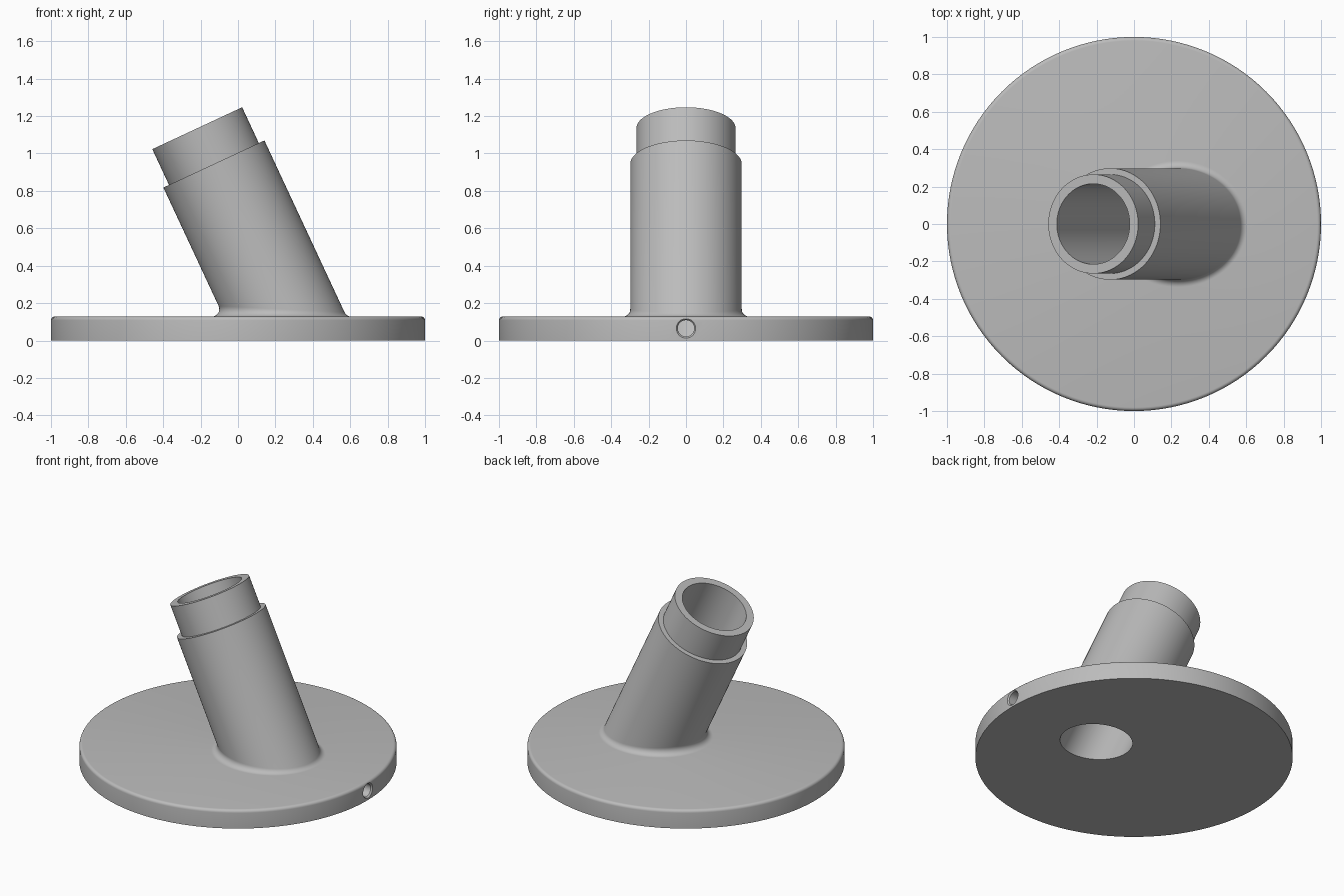
import bpy, bmesh, math
from mathutils import Vector

if "Cube" in bpy.data.objects:
    bpy.data.objects.remove(bpy.data.objects["Cube"])

N = 128                       # sides around
H = 0.128                     # plate thickness
EDGE = 0.02                   # rounded top edge of the plate
R_TUBE, R_NECK, R_BORE = 0.298, 0.265, 0.215
FILLET = 0.04
TILT = math.radians(25)
AXIS = Vector((-math.sin(TILT), 0, math.cos(TILT)))
SIDE = Vector((math.cos(TILT), 0, math.sin(TILT)))
TOP = Vector((-0.218, 0, 1.135))          # centre of the tube mouth
SHOULDER = TOP - AXIS * 0.211
ANGLES = [2 * math.pi * i / N for i in range(N)]

grey = bpy.data.materials.new("grey_metal")
grey.diffuse_color = (0.5, 0.5, 0.5, 1)
grey.use_nodes = True
grey.node_tree.nodes["Principled BSDF"].inputs["Base Color"].default_value = grey.diffuse_color


def flat_ring(r, z):
    return [Vector((r * math.cos(a), r * math.sin(a), z)) for a in ANGLES]


def tube_ring(centre, r):
    return [centre + SIDE * r * math.cos(a) + Vector((0, r * math.sin(a), 0)) for a in ANGLES]


def slice_ring(r, z):
    """Ring where the tilted cylinder of radius r crosses height z."""
    return [p + AXIS * ((z - p.z) / AXIS.z) for p in tube_ring(TOP, r)]


def fillet_rings(steps):
    """Rolling-ball fillet between plate top and tilted tube."""
    rings = [[] for _ in range(steps + 1)]
    for c in slice_ring(R_TUBE + FILLET, H + FILLET):
        foot = TOP + AXIS * (c - TOP).dot(AXIS)
        down = Vector((0, 0, -1))
        inward = (foot - c).normalized()
        ang = down.angle(inward)
        for k in range(steps + 1):
            t = k / steps
            d = (down * math.sin((1 - t) * ang) + inward * math.sin(t * ang)) / math.sin(ang)
            rings[k].append(c + d * FILLET)
    return rings


def make_object(name, rings, closed):
    bm = bmesh.new()
    loops = [[bm.verts.new(p) for p in ring] for ring in rings]
    n = len(rings[0])
    pairs = list(zip(loops, loops[1:]))
    if closed:
        pairs.append((loops[-1], loops[0]))
    else:
        bm.faces.new(loops[0])
        bm.faces.new(loops[-1])
    for a, b in pairs:
        for i in range(n):
            j = (i + 1) % n
            bm.faces.new((a[i], a[j], b[j], b[i]))
    bmesh.ops.recalc_face_normals(bm, faces=bm.faces)
    me = bpy.data.meshes.new(name)
    bm.to_mesh(me)
    bm.free()
    me.materials.append(grey)
    ob = bpy.data.objects.new(name, me)
    bpy.context.collection.objects.link(ob)
    return ob


# Plate, fillet, stepped tube and bore as one closed skin
rings = [slice_ring(R_BORE, 0), flat_ring(1, 0)]
for k in range(6):
    a = math.pi / 2 * k / 5
    rings.append(flat_ring(1 - EDGE + EDGE * math.cos(a), H - EDGE + EDGE * math.sin(a)))
rings += fillet_rings(8)
rings += [tube_ring(SHOULDER, R_TUBE), tube_ring(SHOULDER, R_NECK),
          tube_ring(TOP, R_NECK), tube_ring(TOP, R_BORE)]
base = make_object("flanged_tube", rings, True)

# Screw hole from the rim to the bore, with a chamfered mouth
profile = [(0.4, 0.044), (0.99, 0.044), (0.999, 0.052), (1.05, 0.052)]
cutter = make_object("screw_hole_cutter", [
    [Vector((x, r * math.cos(2 * math.pi * i / 32), 0.065 + r * math.sin(2 * math.pi * i / 32)))
     for i in range(32)] for x, r in profile], False)
cutter.hide_render = True

bpy.context.view_layer.objects.active = base
base.select_set(True)
mod = base.modifiers.new("screw_hole", 'BOOLEAN')
mod.operation = 'DIFFERENCE'
mod.solver = 'EXACT'
mod.object = cutter
bpy.ops.object.modifier_apply(modifier=mod.name)
bpy.data.objects.remove(cutter)
bpy.ops.object.shade_smooth_by_angle(angle=math.radians(30))
